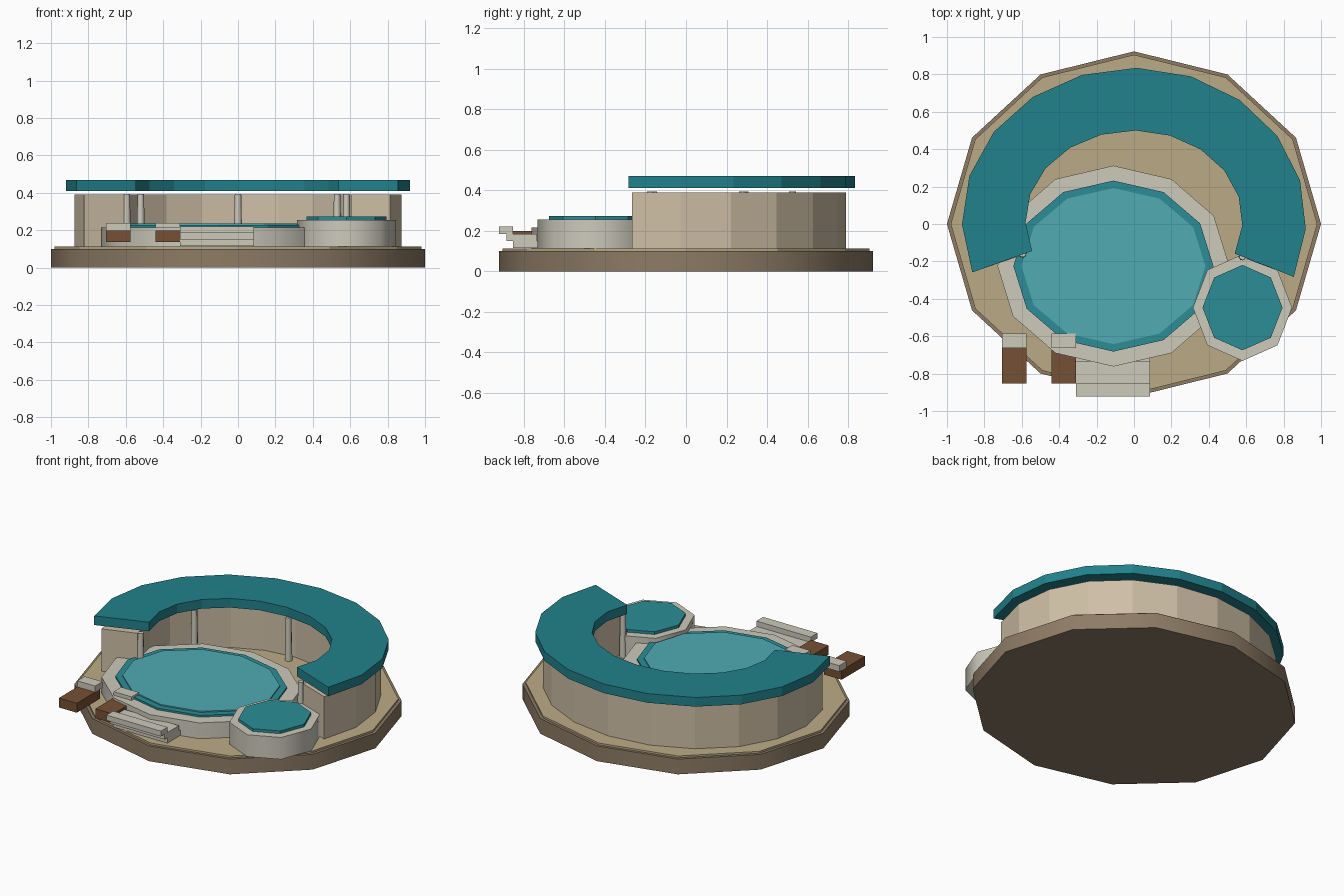
import bpy, bmesh, math

if "Cube" in bpy.data.objects:
    bpy.data.objects.remove(bpy.data.objects["Cube"])

# Materials
def mat(name, r, g, b):
    m = bpy.data.materials.new(name)
    m.diffuse_color = (r, g, b, 1)
    m.use_nodes = True
    m.node_tree.nodes["Principled BSDF"].inputs["Base Color"].default_value = m.diffuse_color
    return m

EARTH = mat("earth", 0.27, 0.20, 0.13)
SAND = mat("sand", 0.50, 0.41, 0.24)
PLASTER = mat("plaster", 0.62, 0.52, 0.38)
STONE = mat("stone", 0.61, 0.59, 0.50)
TEAL = mat("teal", 0.015, 0.22, 0.26)
POOL = mat("pool_blue", 0.025, 0.27, 0.31)
WATER = mat("water", 0.08, 0.41, 0.45)
WOOD = mat("wood", 0.18, 0.08, 0.035)


def finish(name, bm, material, smooth=False):
    bmesh.ops.recalc_face_normals(bm, faces=bm.faces)
    me = bpy.data.meshes.new(name)
    bm.to_mesh(me)
    bm.free()
    me.materials.append(material)
    ob = bpy.data.objects.new(name, me)
    bpy.context.collection.objects.link(ob)
    if smooth:
        bpy.ops.object.select_all(action='DESELECT')
        ob.select_set(True)
        bpy.context.view_layer.objects.active = ob
        bpy.ops.object.shade_smooth_by_angle(angle=math.radians(50))
    return ob


# Elliptical prism with a vertex on the +x axis
def disc(name, n, cx, cy, rx, ry, z0, z1, material, smooth=False, taper=1.0):
    bm = bmesh.new()
    rings = []
    for z, k in ((z0, 1.0), (z1, taper)):
        rings.append([bm.verts.new((cx + k * rx * math.cos(2 * math.pi * i / n),
                                    cy + k * ry * math.sin(2 * math.pi * i / n), z))
                      for i in range(n)])
    lo, hi = rings
    bm.faces.new(lo)
    bm.faces.new(hi)
    for i in range(n):
        j = (i + 1) % n
        bm.faces.new((lo[i], lo[j], hi[j], hi[i]))
    return finish(name, bm, material, smooth)


# Open elliptical ring with rectangular section
def arc(name, n, a0, a1, cy, outer, inner, z0, z1, material):
    bm = bmesh.new()
    prev = first = None
    for i in range(n + 1):
        a = math.radians(a0 + (a1 - a0) * i / n)
        sec = [bm.verts.new((rx * math.cos(a), cy + ry * math.sin(a), z))
               for (rx, ry), z in ((outer, z0), (outer, z1), (inner, z1), (inner, z0))]
        if prev:
            for k in range(4):
                m = (k + 1) % 4
                bm.faces.new((prev[k], prev[m], sec[m], sec[k]))
        else:
            first = sec
        prev = sec
    bm.faces.new(first)
    bm.faces.new(prev)
    return finish(name, bm, material)


def box(name, x0, x1, y0, y1, z0, z1, material):
    bm = bmesh.new()
    bmesh.ops.create_cube(bm, size=1)
    for v in bm.verts:
        v.co = (x1 if v.co.x > 0 else x0, y1 if v.co.y > 0 else y0, z1 if v.co.z > 0 else z0)
    return finish(name, bm, material)


# Ground plate
disc("base", 12, 0, 0, 1.0, 0.923, 0, 0.10, EARTH, True)
disc("sand_deck", 12, 0, 0, 0.98, 0.905, 0.10, 0.112, SAND)

# Curved building and roof
arc("curved_wall", 12, -21.8, 200, 0.02, (0.875, 0.77), (0.65, 0.56), 0.11, 0.39, PLASTER)
arc("curved_roof", 12, -21.8, 200, 0.02, (0.92, 0.815), (0.58, 0.48), 0.41, 0.47, TEAL)

# Veranda posts
for i, (x, y) in enumerate([(-0.595, -0.16), (-0.52, 0.29), (0, 0.525), (0.53, 0.28), (0.58, -0.175)]):
    disc(f"post_{i + 1}", 8, x, y, 0.023, 0.023, 0.11, 0.395, STONE, True, 0.75)

# Main pool
disc("pool_coping", 12, -0.11, -0.225, 0.62, 0.537, 0.112, 0.216, STONE, True)
disc("pool_lining", 12, -0.11, -0.225, 0.535, 0.457, 0.21, 0.228, POOL)
disc("pool_water", 12, -0.11, -0.225, 0.492, 0.417, 0.22, 0.236, WATER)

# Small raised tub
disc("tub_wall", 8, 0.58, -0.447, 0.265, 0.285, 0.112, 0.256, STONE, True)
disc("tub_water", 8, 0.58, -0.447, 0.214, 0.228, 0.25, 0.274, POOL)

# Entry steps
for i, (y0, y1) in enumerate([(-0.854, -0.70), (-0.885, -0.735), (-0.923, -0.853)]):
    z = 0.115 + 0.035 * i
    box(f"step_{i + 1}", -0.31, 0.085, y0, y1, z, z + 0.035, STONE)

# Loungers with head rests
for i, x in enumerate((-0.705, -0.44)):
    box(f"lounger_{i + 1}", x, x + 0.13, -0.853, -0.61, 0.138, 0.20, WOOD)
    box(f"head_rest_{i + 1}", x, x + 0.13, -0.662, -0.585, 0.20, 0.24, STONE)
